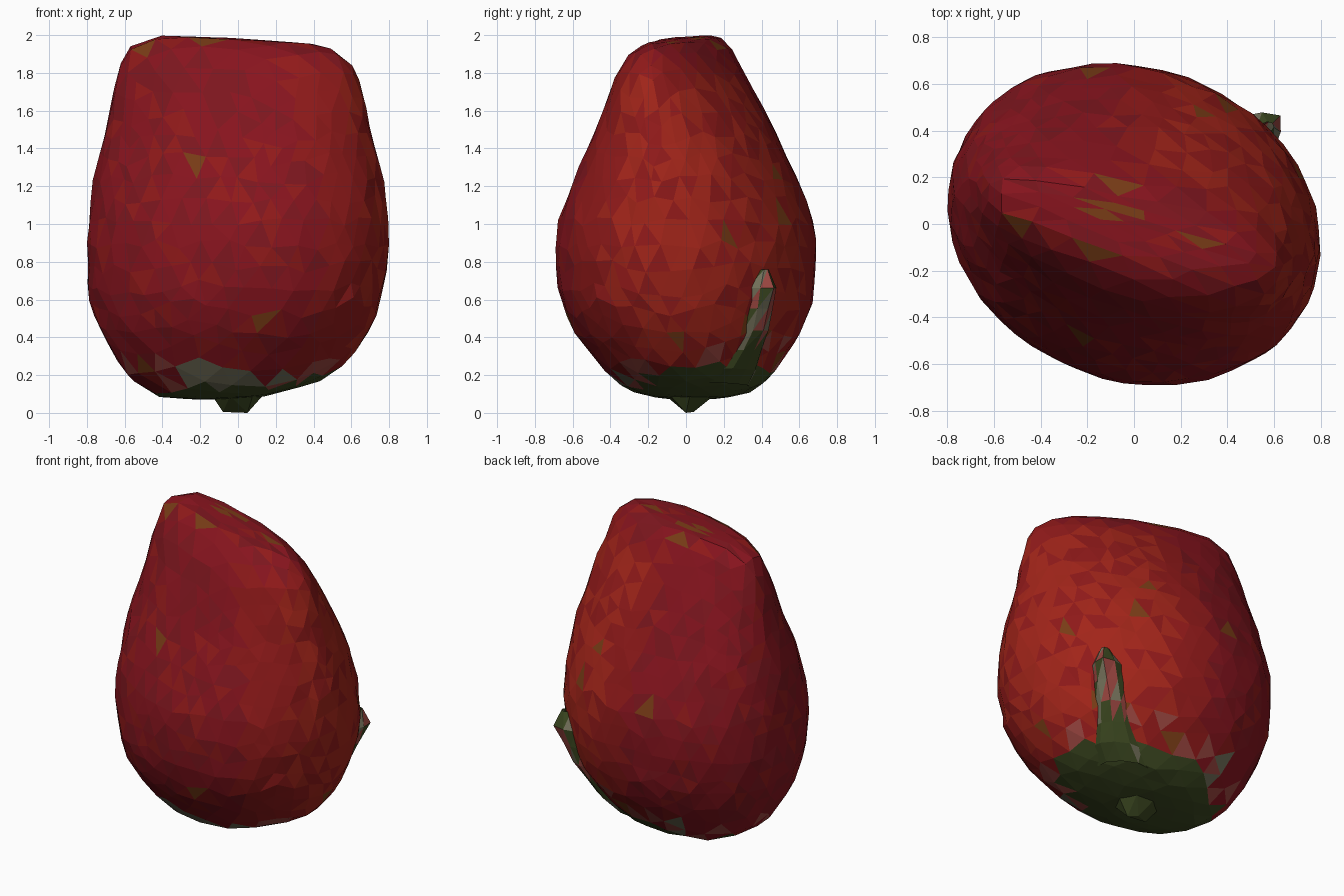
import bpy, bmesh, math, random
from mathutils import Vector

if "Cube" in bpy.data.objects:
    bpy.data.objects.remove(bpy.data.objects["Cube"])

random.seed(4)

def material(name, rgb):
    m = bpy.data.materials.new(name)
    m.diffuse_color = (*rgb, 1)
    m.use_nodes = True
    m.node_tree.nodes["Principled BSDF"].inputs["Base Color"].default_value = m.diffuse_color
    return m

MATS = [material(n, c) for n, c in [
    ("crimson", (0.245, 0.007, 0.013)), ("dark_crimson", (0.205, 0.008, 0.013)),
    ("scarlet", (0.28, 0.010, 0.010)), ("orange_red", (0.36, 0.018, 0.010)),
    ("pale_pink", (0.32, 0.06, 0.05)), ("leaf_green", (0.045, 0.065, 0.015)),
    ("grey_green", (0.17, 0.16, 0.10)), ("ochre", (0.19, 0.045, 0.008))]]
CRIMSON, DARK, SCARLET, ORANGE, PINK, GREEN, GREY, OCHRE = range(8)

def finish(bm, name):
    bmesh.ops.recalc_face_normals(bm, faces=bm.faces)
    me = bpy.data.meshes.new(name)
    bm.to_mesh(me)
    bm.free()
    for m in MATS:
        me.materials.append(m)
    ob = bpy.data.objects.new(name, me)
    bpy.context.collection.objects.link(ob)
    return ob

# Body sections: z, centre x, half width, centre y, half depth, y skew, z tilt
SECTIONS = [
    (0.07, -0.03, 0.00, 0.03, 0.00, 0.00, 0.00),
    (0.08, -0.03, 0.20, 0.03, 0.18, 0.00, 0.01),
    (0.125, 0.00, 0.43, 0.03, 0.35, -0.02, 0.04),
    (0.22, -0.01, 0.575, 0.02, 0.45, -0.04, 0.03),
    (0.42, -0.02, 0.71, 0.01, 0.60, -0.06, 0.00),
    (0.60, -0.01, 0.775, 0.00, 0.675, -0.08, 0.00),
    (0.80, 0.00, 0.80, 0.00, 0.695, -0.09, 0.00),
    (0.97, 0.00, 0.797, 0.00, 0.69, -0.10, 0.00),
    (1.20, 0.00, 0.775, 0.00, 0.61, -0.11, 0.00),
    (1.50, 0.00, 0.705, -0.005, 0.475, -0.13, 0.00),
    (1.80, -0.005, 0.635, -0.03, 0.34, -0.16, -0.01),
    (1.90, -0.005, 0.59, -0.03, 0.285, -0.16, -0.025),
    (1.975, -0.02, 0.47, -0.02, 0.20, -0.14, -0.025),
    (1.985, -0.02, 0.00, 0.01, 0.00, 0.00, 0.00)]

# Arc length along the profile, used to spread the sphere's latitudes
arc = [0.0]
for a, b in zip(SECTIONS, SECTIONS[1:]):
    arc.append(arc[-1] + math.hypot(b[0] - a[0], (b[2] + b[4] - a[2] - a[4]) / 2))

def surface(lat, ang):
    s = lat * arc[-1]
    i = 0
    while i < len(arc) - 2 and arc[i + 1] < s:
        i += 1
    f = (s - arc[i]) / (arc[i + 1] - arc[i])
    z, cx, ax, cy, dy, k, tz = [p + (q - p) * f for p, q in zip(SECTIONS[i], SECTIONS[i + 1])]
    ay = math.sqrt(max(dy * dy - k * k, 0))
    c, sn = math.cos(ang), math.sin(ang)
    return Vector((cx + ax * c, cy + ay * sn + k * c, z + tz * c))

# Fruit body: an uneven faceted ball remapped onto the sections
bm = bmesh.new()
bmesh.ops.create_icosphere(bm, subdivisions=4, radius=1)
for v in bm.verts:
    d = v.co + Vector([random.uniform(-0.028, 0.028) for _ in range(3)])
    d.normalize()
    lat = math.acos(max(-1, min(1, -d.z))) / math.pi
    p = surface(lat, math.atan2(d.y, d.x))
    axis = Vector((0, 0, p.z))
    v.co = p + (p - axis) * random.uniform(-0.012, 0.008)
for f in bm.faces:
    p = f.calc_center_median()
    ang = math.atan2(p.y, p.x)
    warm = math.cos(ang - 0.35)
    r = random.random()
    rim = 0.14 + 0.12 * max(0, math.cos(ang - 0.75))
    front_patch = p.y < -0.25 and -0.32 < p.x < 0.12
    if p.z < rim:
        f.material_index = GREEN
    elif front_patch and p.z < 0.26:
        f.material_index = GREY
    elif p.z < rim + 0.14 and r < 0.3:
        f.material_index = GREY if r < 0.06 else PINK
    elif r > 0.985 or (p.z > 1.94 and abs(p.x + 0.1) < 0.12 and r > 0.7):
        f.material_index = OCHRE
    elif warm > 0.6 and p.z < 1.75:
        f.material_index = ORANGE if r < 0.75 * warm else SCARLET
    elif warm > 0.3 and p.z < 1.85:
        f.material_index = SCARLET
    else:
        f.material_index = DARK if r < 0.3 else (SCARLET if r > 0.85 else CRIMSON)
finish(bm, "fruit_body")

# Stem stub under the base
bm = bmesh.new()
ring = [bm.verts.new((-0.01 + 0.14 * math.cos(t), 0.02 + 0.13 * math.sin(t), 0.09))
        for t in [i * math.tau / 7 for i in range(7)]]
tip = [bm.verts.new(p) for p in [(-0.08, 0.01, 0.005), (0.05, 0.0, 0.0), (0.0, 0.04, 0.005)]]
bmesh.ops.convex_hull(bm, input=ring + tip)
for f in bm.faces:
    f.material_index = GREEN
finish(bm, "stem_stub")

# Long leaf: a tapered raised strip climbing the side, rows of (lat, half angle, lift)
ROWS = [(0.14, 0.42, 0.015), (0.19, 0.30, 0.02), (0.24, 0.20, 0.02), (0.29, 0.15, 0.025),
        (0.335, 0.14, 0.04), (0.375, 0.13, 0.075), (0.41, 0.04, 0.02)]
bm = bmesh.new()
grid = []
for lat, half, lift in ROWS:
    row = []
    for side in (-1, -0.55, 0, 0.55, 1):
        p = surface(lat, 0.77 + side * half)
        n = Vector((p.x, p.y, 0)).normalized()
        out = lift * (1 - abs(side)) + 0.012 * (abs(side) < 1) - 0.02 * (abs(side) == 1)
        row.append(bm.verts.new(p + n * (out + random.uniform(-0.004, 0.004))))
    grid.append(row)
for lo, hi in zip(grid, grid[1:]):
    for a in range(4):
        bm.faces.new((lo[a], lo[a + 1], hi[a + 1]))
        bm.faces.new((lo[a], hi[a + 1], hi[a]))
for f in bm.faces:
    r = random.random()
    high = f.calc_center_median().z > 0.3
    f.material_index = GREY if r < 0.2 else (PINK if high and r > 0.88 else GREEN)
finish(bm, "long_leaf")
